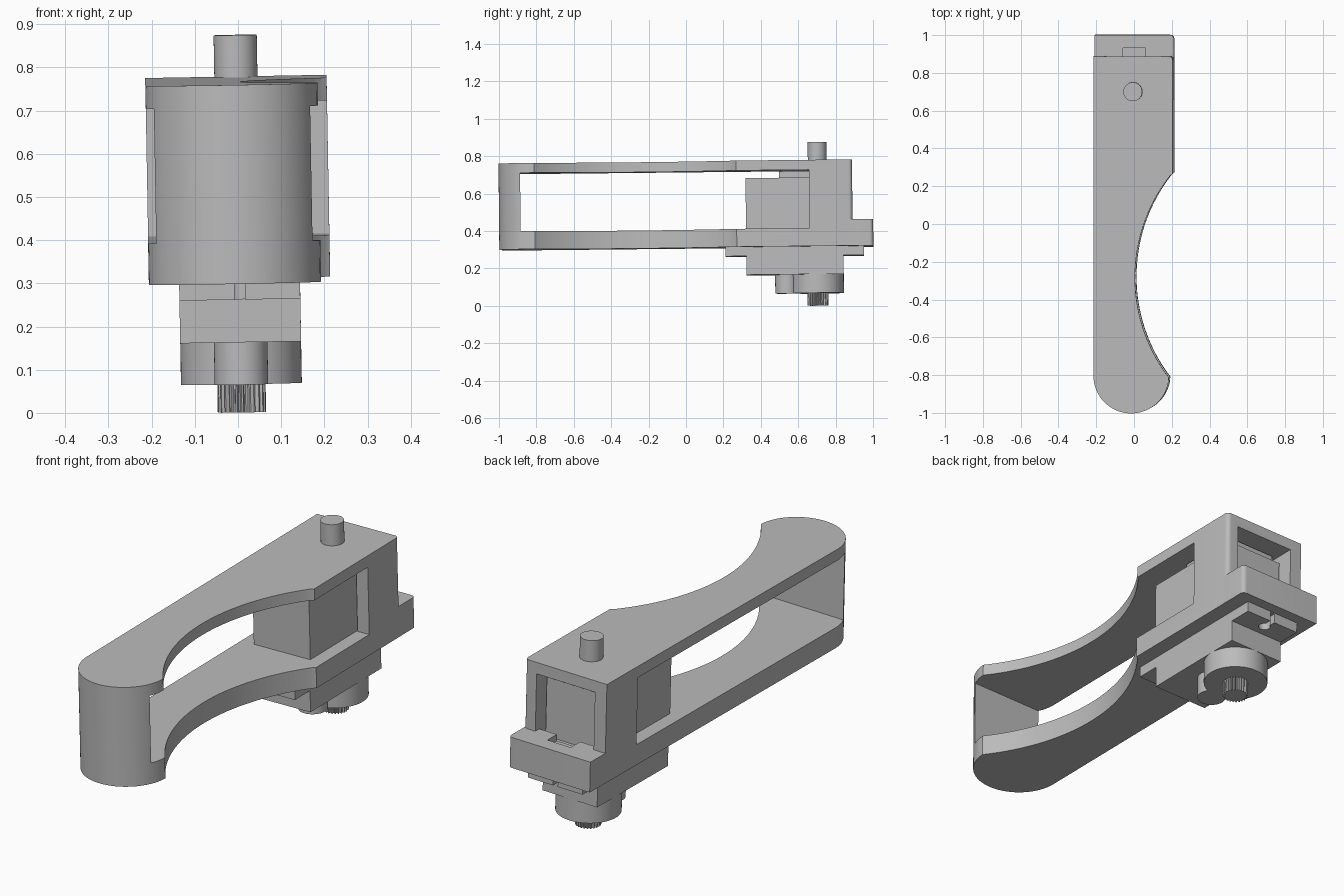
import bpy, bmesh
from math import sin, cos, pi, radians
from mathutils import Matrix

cube = bpy.data.objects.get("Cube")
if cube:
    bpy.data.objects.remove(cube, do_unlink=True)

grey = bpy.data.materials.new("plain_grey")
grey.use_nodes = True
grey.diffuse_color = (0.5, 0.5, 0.5, 1)
grey.node_tree.nodes["Principled BSDF"].inputs["Base Color"].default_value = (0.5, 0.5, 0.5, 1)

parts = []


def prism(name, outline, z0, z1, helper=False):
    """Extrude a flat outline from z0 to z1."""
    bm = bmesh.new()
    face = bm.faces.new([bm.verts.new((x, y, z0)) for x, y in outline])
    top = bmesh.ops.extrude_face_region(bm, geom=[face])["geom"]
    bmesh.ops.translate(bm, vec=(0, 0, z1 - z0),
                        verts=[v for v in top if isinstance(v, bmesh.types.BMVert)])
    bmesh.ops.recalc_face_normals(bm, faces=bm.faces)
    mesh = bpy.data.meshes.new(name)
    bm.to_mesh(mesh)
    bm.free()
    ob = bpy.data.objects.new(name, mesh)
    bpy.context.collection.objects.link(ob)
    mesh.materials.append(grey)
    if helper:
        ob.hide_render = True
    else:
        parts.append(ob)
    return ob


def arc(cx, cy, r, a0, a1, n):
    return [(cx + r * cos(a0 + (a1 - a0) * i / n), cy + r * sin(a0 + (a1 - a0) * i / n))
            for i in range(n + 1)]


def circle(cx, cy, r, n=48):
    return arc(cx, cy, r, 0, 2 * pi, n)[:-1]


def rect(x0, x1, y0, y1):
    return [(x0, y0), (x1, y0), (x1, y1), (x0, y1)]


def cut(ob, outline, z0, z1):
    """Subtract a prism and remove the cutter."""
    cutter = prism("cutter", outline, z0, z1, helper=True)
    mod = ob.modifiers.new("cut", "BOOLEAN")
    mod.operation, mod.solver, mod.object = "DIFFERENCE", "EXACT", cutter
    bpy.context.view_layer.objects.active = ob
    bpy.ops.object.modifier_apply(modifier=mod.name)
    bpy.data.objects.remove(cutter, do_unlink=True)


# Arm frame: rounded nose, scooped side, square rear
HALF, REAR, FLOOR, CEIL = 0.21, 0.89, 0.405, 0.717
outline = arc(-0.01, -0.8, 0.2, pi, pi + radians(170), 40)
outline += arc(0.883, -0.28, 0.873, pi + 0.652, pi - 0.667, 40)
outline += [(HALF, 0.27)]
outline += arc(HALF - 0.02, REAR - 0.02, 0.02, 0, pi / 2, 6)
outline += [(-HALF, REAR)]
frame = prism("arm_frame", outline, 0.309, 0.77)
cut(frame, rect(-0.5, 0.5, -0.885, 0.66), FLOOR, CEIL)
cut(frame, rect(-0.15, 0.15, 0.6, 1.1), FLOOR, CEIL)

# Rear shelf with a small cable notch
shelf = prism("rear_shelf",
              [(-HALF, 0.86), (HALF, 0.86)]
              + arc(HALF - 0.02, 0.98, 0.02, 0, pi / 2, 6) + [(-HALF, 1.0)], 0.309, 0.45)
cut(shelf, rect(-0.06, 0.06, 0.8, 0.93), 0.42, 0.5)

# Pivot post on top
prism("pivot_post", circle(0, 0.704, 0.05), 0.76, 0.868)

# Motor housing
prism("motor_body", rect(-0.145, 0.145, 0.32, 0.82), 0.35, 0.677)
prism("motor_cap", rect(-0.12, 0.12, 0.5, 0.8), 0.67, 0.712)
prism("motor_lower_body", rect(-0.14, 0.14, 0.32, 0.84), 0.16, 0.32)

# Mounting flange with a keyhole slot at both ends
flange = prism("mounting_flange", rect(-0.14, 0.14, 0.21, 0.95), 0.26, 0.309)
for edge, hole in ((0.21, 0.265), (0.95, 0.895)):
    cut(flange, rect(-0.012, 0.012, min(edge, hole) - 0.01, max(edge, hole) + 0.01), 0.2, 0.305)
    cut(flange, circle(0, hole, 0.026, 24), 0.2, 0.305)

# Gear housings and toothed output shaft
prism("main_gear_housing", circle(0, 0.7, 0.14, 64), 0.06, 0.165)
prism("small_gear_housing", circle(0, 0.535, 0.062), 0.06, 0.165)
teeth = 24
shaft = [((0.056 if i % 4 < 2 else 0.047) * cos(pi * i / (2 * teeth)),
          0.7 + (0.056 if i % 4 < 2 else 0.047) * sin(pi * i / (2 * teeth)))
         for i in range(4 * teeth)]
prism("output_shaft", shaft, -0.006, 0.065)

# Slight lean of the whole assembly, then shading
pivot = Matrix.Translation((0, 0, 0.5))
lean = (pivot @ Matrix.Rotation(0.0105, 4, "X") @ Matrix.Rotation(-0.018, 4, "Y")
        @ pivot.inverted())
bpy.ops.object.select_all(action="DESELECT")
for ob in parts:
    ob.data.transform(lean)
    ob.select_set(True)
bpy.context.view_layer.objects.active = frame
bpy.ops.object.shade_smooth_by_angle(angle=radians(30))
